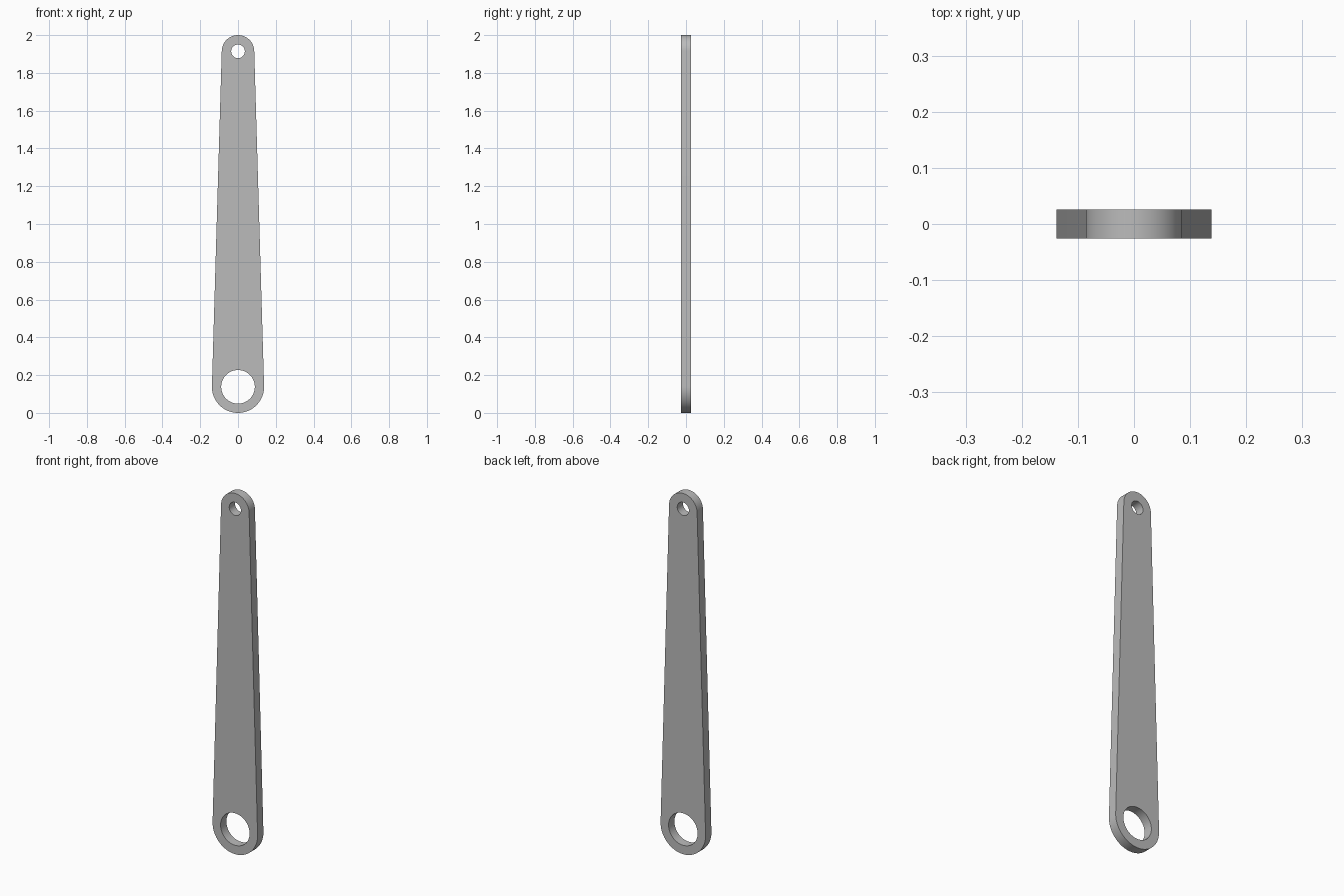
import bpy, bmesh
from math import pi, sin, cos, asin, radians

cube = bpy.data.objects.get("Cube")
if cube:
    bpy.data.objects.remove(cube, do_unlink=True)

THICKNESS = 0.051
BIG_R, SMALL_R = 0.138, 0.086          # rounded ends
BIG_Z, SMALL_Z = BIG_R, 2 - SMALL_R    # end centres
BIG_HOLE, SMALL_HOLE = 0.089, 0.036


def arc(z, r, start, end, n):
    return [(r * cos(start + (end - start) * i / n),
             z + r * sin(start + (end - start) * i / n)) for i in range(n + 1)]


def circle(z, r, n=64):
    return arc(z, r, 0, 2 * pi, n)[:-1]


# Outline: two round ends joined by tangent sides
tilt = asin((BIG_R - SMALL_R) / (SMALL_Z - BIG_Z))
outline = (arc(SMALL_Z, SMALL_R, tilt, pi - tilt, 40)
           + arc(BIG_Z, BIG_R, pi - tilt, 2 * pi + tilt, 48))

# Flat link arm with a hole at each end
curve = bpy.data.curves.new("link_arm", 'CURVE')
curve.dimensions = '2D'
curve.fill_mode = 'BOTH'
curve.extrude = THICKNESS / 2
for points in (outline, circle(BIG_Z, BIG_HOLE), circle(SMALL_Z, SMALL_HOLE)):
    spline = curve.splines.new('POLY')
    spline.points.add(len(points) - 1)
    for p, (x, z) in zip(spline.points, points):
        p.co = (x, z, 0, 1)
    spline.use_cyclic_u = True

arm = bpy.data.objects.new("link_arm", curve)
bpy.context.collection.objects.link(arm)
arm.rotation_euler.x = pi / 2
bpy.ops.object.select_all(action='DESELECT')
arm.select_set(True)
bpy.context.view_layer.objects.active = arm
bpy.ops.object.convert(target='MESH')
bpy.ops.object.transform_apply(location=False, rotation=True, scale=False)

# Weld the caps to the rim
bm = bmesh.new()
bm.from_mesh(arm.data)
bmesh.ops.remove_doubles(bm, verts=bm.verts, dist=0.0001)
bmesh.ops.recalc_face_normals(bm, faces=bm.faces)
bm.to_mesh(arm.data)
bm.free()

# Plain grey metal
grey = bpy.data.materials.new("plain_grey")
grey.use_nodes = True
colour = (0.5, 0.5, 0.5, 1)
grey.diffuse_color = colour
grey.node_tree.nodes["Principled BSDF"].inputs["Base Color"].default_value = colour
arm.data.materials.clear()
arm.data.materials.append(grey)
bpy.ops.object.shade_smooth_by_angle(angle=radians(30))
